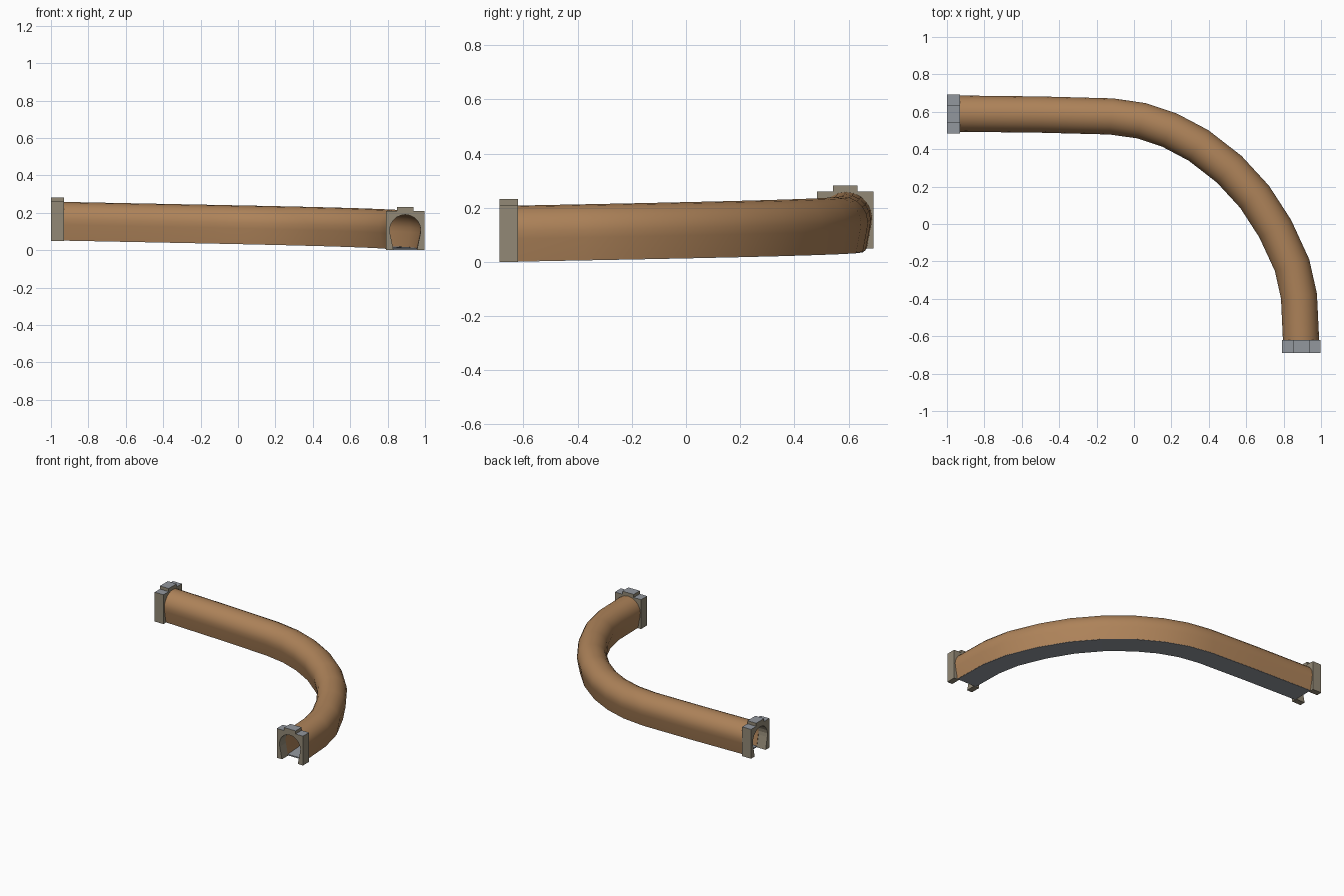
import bpy, bmesh, math
from mathutils import Vector

if "Cube" in bpy.data.objects:
    bpy.data.objects.remove(bpy.data.objects["Cube"])


def material(name, color):
    m = bpy.data.materials.new(name)
    m.diffuse_color = (*color, 1)
    m.use_nodes = True
    m.node_tree.nodes["Principled BSDF"].inputs["Base Color"].default_value = m.diffuse_color
    return m


BROWN = material("brown earth", (0.42, 0.225, 0.10))
STONE = material("olive stone", (0.29, 0.25, 0.18))
GREY = material("blue grey slab", (0.29, 0.31, 0.34))

# Centre line of the tunnel in plan, sloping gently down to the front end
PATH = [(-0.93, 0.59), (-0.5, 0.585), (-0.12, 0.575), (0.04, 0.552),
        (0.19, 0.502), (0.345, 0.42), (0.51, 0.292), (0.645, 0.145),
        (0.755, -0.025), (0.845, -0.22), (0.882, -0.385), (0.893, -0.62)]
Z_START, Z_END = 0.053, 0.003


def horseshoe(base, radius, centre_z, n):
    """Arch outline from the right foot over the top to the left foot."""
    pts = [(base, 0)]
    low = math.radians(-15)
    for i in range(n + 1):
        a = low + (math.pi - 2 * low) * i / n
        pts.append((radius * math.cos(a), centre_z + radius * math.sin(a)))
    return pts + [(-base, 0)]


def finish(bm, name, mats, smooth=False):
    bmesh.ops.recalc_face_normals(bm, faces=bm.faces)
    me = bpy.data.meshes.new(name)
    bm.to_mesh(me)
    bm.free()
    ob = bpy.data.objects.new(name, me)
    bpy.context.collection.objects.link(ob)
    for m in mats:
        me.materials.append(m)
    if smooth:
        bpy.ops.object.select_all(action='DESELECT')
        bpy.context.view_layer.objects.active = ob
        ob.select_set(True)
        bpy.ops.object.shade_smooth_by_angle(angle=math.radians(30))
    return ob


def sweep(name, profile, mat, smooth):
    """Sweep a closed profile (side, up) along the centre line."""
    pts = [Vector(p) for p in PATH]
    run = [0]
    for a, b in zip(pts, pts[1:]):
        run.append(run[-1] + (b - a).length)
    bm = bmesh.new()
    rings = []
    for i, p in enumerate(pts):
        if i == 0:
            t = Vector((1, 0))
        elif i == len(pts) - 1:
            t = Vector((0, -1))
        else:
            t = ((pts[i + 1] - p).normalized() + (p - pts[i - 1]).normalized()).normalized()
        side = Vector((-t.y, t.x))
        z = Z_START + (Z_END - Z_START) * run[i] / run[-1]
        rings.append([bm.verts.new((p.x + side.x * u, p.y + side.y * u, z + v))
                      for u, v in profile])
    n = len(profile)
    for r, s in zip(rings, rings[1:]):
        for k in range(n):
            bm.faces.new((r[k], r[(k + 1) % n], s[(k + 1) % n], s[k]))
    bm.faces.new(rings[0])
    bm.faces.new(rings[-1])
    return finish(bm, name, [mat], smooth)


OPENING = horseshoe(0.0625, 0.083, 0.107, 12)
SHELL = horseshoe(0.078, 0.097, 0.108, 12)

# Tunnel shell with inner lining, and the floor slab
sweep("tunnel_shell", SHELL + OPENING[::-1], BROWN, True)
sweep("tunnel_floor", [(-0.077, -0.002), (0.077, -0.002), (0.077, 0.006), (-0.077, 0.006)],
      GREY, False)


# Stone portal with arched opening and raised centre block
def portal(name, origin, across, depth):
    outer = [(-0.104, 0), (-0.104, 0.21), (-0.045, 0.21), (-0.045, 0.232),
             (0.045, 0.232), (0.045, 0.21), (0.104, 0.21), (0.104, 0)]
    o, a, d = Vector(origin), Vector(across), Vector(depth)
    bm = bmesh.new()
    face = bm.faces.new([bm.verts.new(o + a * u + Vector((0, 0, v)))
                         for u, v in outer + OPENING])
    ext = bmesh.ops.extrude_face_region(bm, geom=[face])
    bmesh.ops.translate(bm, vec=d, verts=[e for e in ext["geom"]
                                          if isinstance(e, bmesh.types.BMVert)])
    bmesh.ops.recalc_face_normals(bm, faces=bm.faces)
    for f in bm.faces:  # flat tops are slabs, the rest is stone
        f.material_index = 1 if f.normal.z > 0.9 else 0
    return finish(bm, name, [STONE, GREY])


portal("front_portal", (0.894, -0.62, 0), (1, 0, 0), (0, -0.069, 0))
portal("left_portal", (-0.93, 0.588, 0.05), (0, 1, 0), (-0.07, 0, 0))
